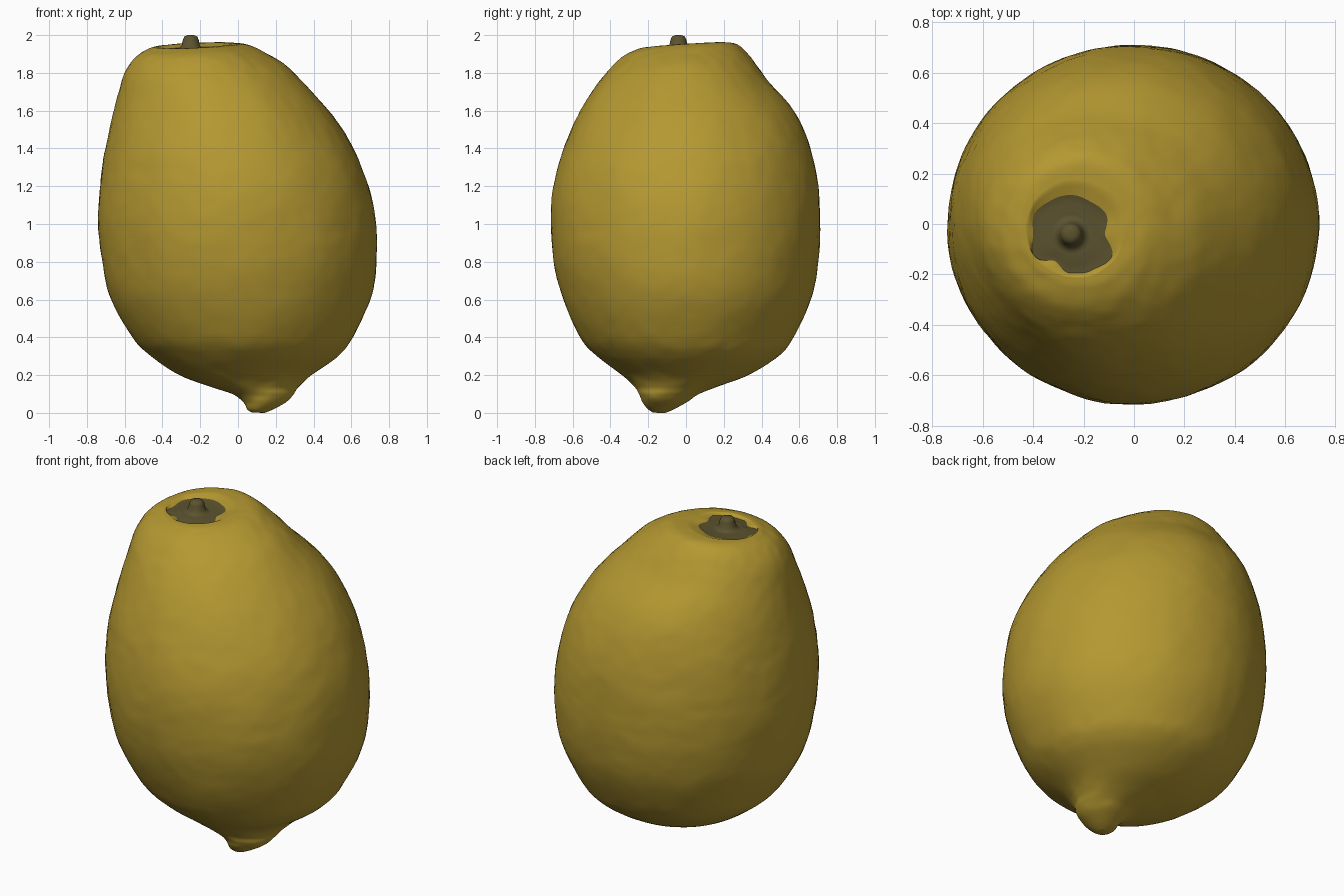
import bpy, bmesh, math
from mathutils import Vector, noise

if "Cube" in bpy.data.objects:
    bpy.data.objects.remove(bpy.data.objects["Cube"])

SEG = 128
STEM = (-0.25, -0.04)

# Peel cross-sections: z, x min, x max, y min, y max
ROWS = [
    (0.0, 0.08, 0.14, -0.17, -0.11), (0.02, 0.045, 0.19, -0.2, -0.06),
    (0.06, 0.02, 0.26, -0.23, 0.01), (0.1, -0.03, 0.3, -0.25, 0.07),
    (0.14, -0.15, 0.325, -0.275, 0.17), (0.2, -0.31, 0.39, -0.34, 0.33),
    (0.3, -0.46, 0.53, -0.47, 0.49), (0.4, -0.56, 0.61, -0.56, 0.57),
    (0.6, -0.67, 0.7, -0.65, 0.66), (0.8, -0.72, 0.735, -0.7, 0.7),
    (1.0, -0.74, 0.73, -0.715, 0.71), (1.2, -0.73, 0.69, -0.7, 0.7),
    (1.4, -0.7, 0.61, -0.65, 0.66), (1.6, -0.655, 0.48, -0.56, 0.57),
    (1.8, -0.6, 0.29, -0.43, 0.4), (1.9, -0.535, 0.14, -0.34, 0.31),
    (1.94, -0.47, 0.05, -0.26, 0.25), (1.948, -0.43, -0.04, -0.21, 0.17)]
# Ragged stem scar: radius every 30 degrees
SCAR = [0.135, 0.16, 0.15, 0.155, 0.155, 0.165, 0.15, 0.17, 0.125, 0.155, 0.165, 0.185]
# Stem scar and stub: fraction of scar outline, z
STUB = [(1.0, 1.932), (0.8, 1.926), (0.62, 1.932), (0.5, 1.928), (0.4, 1.93),
        (0.31, 1.946), (0.27, 1.975), (0.22, 1.993), (0.1, 2.0)]


def spline(a, b, c, d, t):
    return 0.5 * (2*b + (c-a)*t + (2*a-5*b+4*c-d)*t*t + (3*b-a-3*c+d)*t**3)


def scar_point(a, s, z):
    f = (a / (2*math.pi)) * 12
    i, t = int(f) % 12, f - int(f)
    jag = SCAR[i] + (SCAR[(i+1) % 12] - SCAR[i]) * (3*t*t - 2*t**3)
    w = max(0, min(1, (s - 0.4) / 0.6))
    r = s * (0.155 + (jag - 0.155) * w)
    x, y = STEM[0] + r*math.cos(a), STEM[1] + r*math.sin(a)
    return Vector((x, y, z + tilt(x, y) * w))


def tilt(x, y):
    # rim is higher towards the back right
    return 0.07 * y + 0.04 * (x + 0.2)


def bumps(p):
    # broad lumps, fine pores, and wrinkles near the bottom tip
    n = 0.006 * noise.noise(p * 4) + 0.003 * noise.noise(p * 16)
    if p.z < 0.5:
        n += 0.012 * (1 - p.z / 0.5) * noise.noise(p * 11)
    return n


def loft(name, rings, color, cap_start, cap_end):
    bm = bmesh.new()
    loops = [[bm.verts.new(p) for p in ring] for ring in rings]
    for lo, hi in zip(loops, loops[1:]):
        for i in range(SEG):
            j = (i + 1) % SEG
            bm.faces.new((lo[i], lo[j], hi[j], hi[i]))
    if cap_start:
        bm.faces.new(loops[0][::-1])
    if cap_end:
        bm.faces.new(loops[-1])
    for f in bm.faces:
        f.smooth = True
    me = bpy.data.meshes.new(name)
    bm.to_mesh(me)
    bm.free()
    mat = bpy.data.materials.new(color[0])
    mat.diffuse_color = (*color[1], 1)
    mat.use_nodes = True
    mat.node_tree.nodes["Principled BSDF"].inputs["Base Color"].default_value = mat.diffuse_color
    me.materials.append(mat)
    ob = bpy.data.objects.new(name, me)
    bpy.context.collection.objects.link(ob)
    return ob


ANGLES = [2 * math.pi * i / SEG for i in range(SEG)]

# Peel: smooth loft through the cross-sections
rings = []
for k in range(len(ROWS) - 1):
    four = [ROWS[max(0, min(len(ROWS)-1, k+o))] for o in (-1, 0, 1, 2)]
    for step in range(7 if k < len(ROWS) - 2 else 8):
        z, x0, x1, y0, y1 = [spline(*v, step / 7) for v in zip(*four)]
        ring = []
        for a in ANGLES:
            c, s = math.cos(a), math.sin(a)
            p = Vector(((x0+x1)/2 + (x1-x0)/2*c, (y0+y1)/2 + (y1-y0)/2*s, z))
            p += Vector((c, s, 0.4)) * bumps(p)
            w = max(0, min(1, (z - 1.75) / 0.19))
            p.z = max(0, p.z + tilt(p.x, p.y) * w)
            ring.append(p)
        rings.append(ring)
# Peel rolls inward from the rim to the ragged scar edge
edge = [scar_point(a, *STUB[0]) for a in ANGLES]
rim = rings[-1]
for t in (0.33, 0.67, 1.0):
    rings.append([p.lerp(e, t) for p, e in zip(rim, edge)])
loft("lemon_peel", rings, ("lemon yellow", (0.46, 0.315, 0.031)), True, False)

# Stem scar with the stub in its middle
loft("stem_scar", [[scar_point(a, s, z) for a in ANGLES] for s, z in STUB],
     ("dull olive brown", (0.105, 0.085, 0.028)), False, True)
